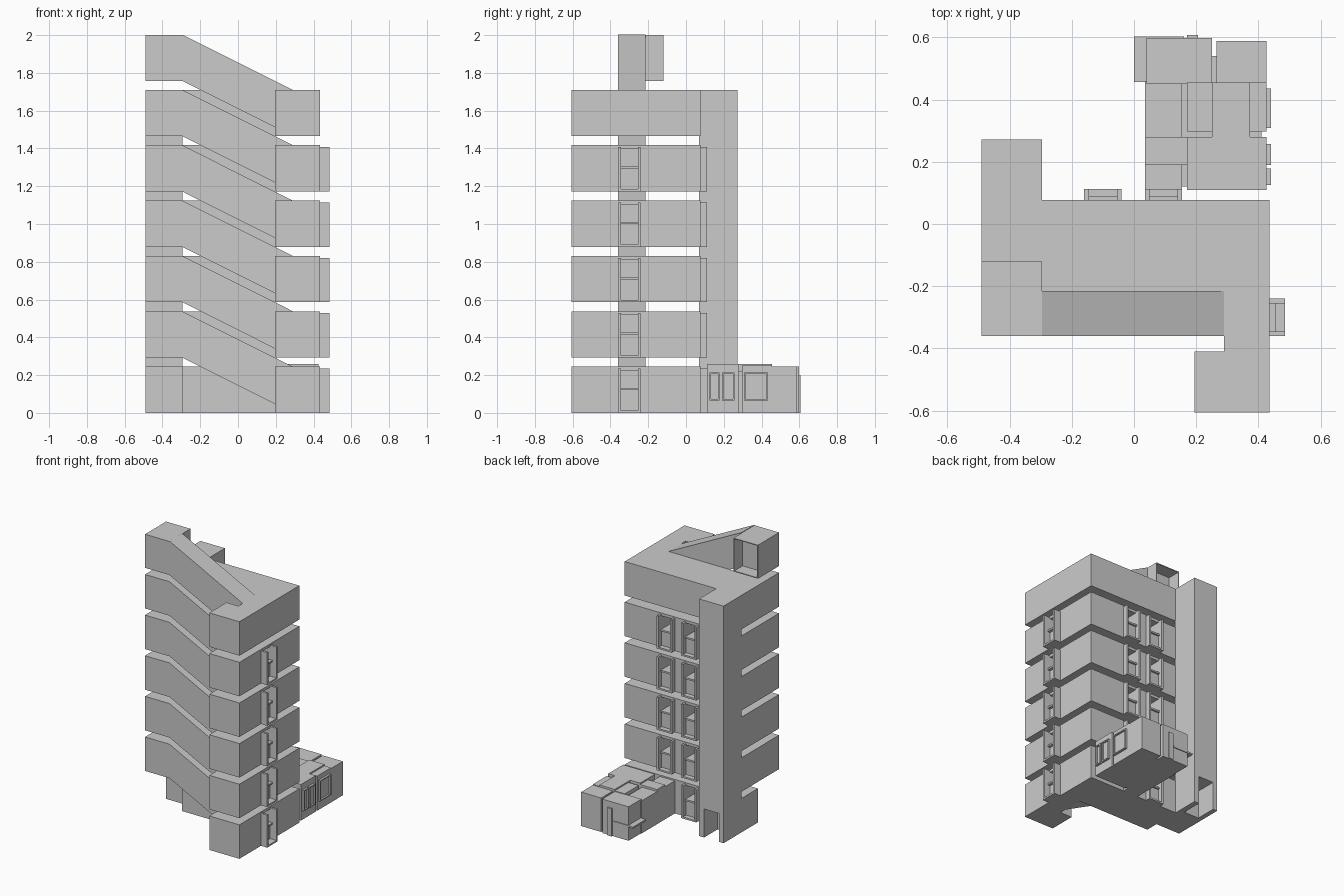
import bpy
import bmesh

if "Cube" in bpy.data.objects:
    bpy.data.objects.remove(bpy.data.objects["Cube"])

# One concrete colour
concrete = bpy.data.materials.new("concrete_grey")
concrete.use_nodes = True
concrete.diffuse_color = (0.6, 0.6, 0.6, 1)
concrete.node_tree.nodes["Principled BSDF"].inputs["Base Color"].default_value = (0.6, 0.6, 0.6, 1)

STEP, HEIGHT = 0.293, 0.245
TOP = 5 * STEP + HEIGHT


def finish(name, bm):
    bmesh.ops.recalc_face_normals(bm, faces=bm.faces)
    mesh = bpy.data.meshes.new(name)
    bm.to_mesh(mesh)
    bm.free()
    mesh.materials.append(concrete)
    obj = bpy.data.objects.new(name, mesh)
    bpy.context.collection.objects.link(obj)
    return obj


def prism(name, points, offset):
    """Extrude a flat outline of 3D points by an offset."""
    bm = bmesh.new()
    face = bm.faces.new([bm.verts.new(p) for p in points])
    grown = bmesh.ops.extrude_face_region(bm, geom=[face], use_keep_orig=True)
    moved = [g for g in grown["geom"] if isinstance(g, bmesh.types.BMVert)]
    bmesh.ops.translate(bm, verts=moved, vec=offset)
    return finish(name, bm)


def box(name, x, y, z):
    outline = [(x[0], y[0], z[0]), (x[1], y[0], z[0]), (x[1], y[1], z[0]), (x[0], y[1], z[0])]
    return prism(name, outline, (0, 0, z[1] - z[0]))


def cut(obj, x, y, z):
    cutter = box("cutter", x, y, z)
    cutter.hide_render = True
    mod = obj.modifiers.new("opening", "BOOLEAN")
    mod.operation, mod.solver, mod.object = "DIFFERENCE", "EXACT", cutter
    bpy.context.view_layer.objects.active = obj
    bpy.ops.object.modifier_apply(modifier=mod.name)
    bpy.data.objects.remove(cutter)


def back_window(floor, level, x0, z):
    """Window between two fins, with a low panel and rail."""
    x1 = x0 + 0.12
    cut(floor, (x0 + 0.015, x1 - 0.015), (-0.06, 0.2), (z + 0.13, z + 0.225))
    for side, x in (("left", x1 - 0.015), ("right", x0)):
        box(f"back_fin_{side}_{level}", (x, x + 0.015), (0.07, 0.112), (z, z + 0.235))
    box(f"back_sill_{level}", (x0, x1), (0.07, 0.112), (z, z + 0.012))
    box(f"back_rail_{level}", (x0, x1), (0.07, 0.09), (z + 0.12, z + 0.132))


def side_window(floor, level, z):
    y0, y1 = -0.36, -0.24
    cut(floor, (0.32, 0.6), (y0 + 0.015, y1 - 0.015), (z + 0.13, z + 0.225))
    for side, y in (("front", y0), ("back", y1 - 0.015)):
        box(f"side_fin_{side}_{level}", (0.43, 0.485), (y, y + 0.015), (z, z + 0.235))
    box(f"side_sill_{level}", (0.43, 0.485), (y0, y1), (z, z + 0.012))
    box(f"side_rail_{level}", (0.43, 0.455), (y0, y1), (z + 0.12, z + 0.132))


# Floors with a landing on one side and a balcony arm on the other
for level in range(6):
    z = level * STEP
    landing_y = -0.36 if level else -0.12
    outline = [(-0.49, landing_y), (-0.295, landing_y), (-0.295, -0.215), (0.29, -0.215),
               (0.29, -0.41), (0.195, -0.41), (0.195, -0.605), (0.435, -0.605),
               (0.435, 0.077), (-0.49, 0.077)]
    floor = prism(f"floor_{level + 1}", [(x, y, z) for x, y in outline], (0, 0, HEIGHT))
    if level < 5:
        back_window(floor, level + 1, -0.16, z)
        back_window(floor, level + 1, 0.035, z)
        side_window(floor, level + 1, z)
    # Sloped stair casing rising to the next landing
    up = z + STEP
    prism(f"stair_ramp_{level + 1}",
          [(-0.295, -0.36, up), (0.29, -0.36, z), (0.29, -0.36, z + HEIGHT),
           (-0.295, -0.36, up + HEIGHT)], (0, 0.145, 0))

# Roof landing, open at the back
roof_z = 6 * STEP
landing = box("roof_landing", (-0.49, -0.295), (-0.36, -0.12), (roof_z, 2.0))
cut(landing, (-0.484, -0.301), (-0.215, 0), (roof_z + 0.006, 1.994))

# Lift tower with a ground doorway
tower = box("lift_tower", (-0.49, -0.295), (0.07, 0.272), (0, TOP))
cut(tower, (-0.455, -0.335), (0.12, 0.4), (-0.1, 0.205))

# Rear annex
box("annex_corridor", (0.035, 0.155), (0.07, 0.46), (0, 0.235))
box("annex_corridor_roof", (0.035, 0.18), (0.19, 0.28), (0, 0.25))
box("annex_link", (0.15, 0.41), (0.12, 0.46), (0, 0.22))
box("annex_room_near", (0.17, 0.425), (0.11, 0.28), (0, 0.26))
box("annex_room_far", (0.17, 0.425), (0.297, 0.455), (0, 0.25))
box("annex_raised_roof", (0.25, 0.372), (0.27, 0.455), (0.2, 0.26))
box("annex_end_left", (0.265, 0.425), (0.45, 0.588), (0, 0.245))
box("annex_end_right", (0.04, 0.25), (0.45, 0.597), (0, 0.245))
box("annex_end_joint", (0.24, 0.275), (0.45, 0.54), (0, 0.235))
box("annex_canopy", (0, 0.16), (0.457, 0.603), (0.1, 0.112))
box("annex_end_fin", (0.17, 0.205), (0.59, 0.607), (0, 0.2))

# Framed windows along the annex side
for i, (y0, y1) in enumerate([(0.125, 0.178), (0.19, 0.257), (0.308, 0.435)]):
    frame = box(f"annex_window_{i + 1}", (0.42, 0.44), (y0, y1), (0.065, 0.215))
    cut(frame, (0.428, 0.5), (y0 + 0.008, y1 - 0.008), (0.073, 0.207))
